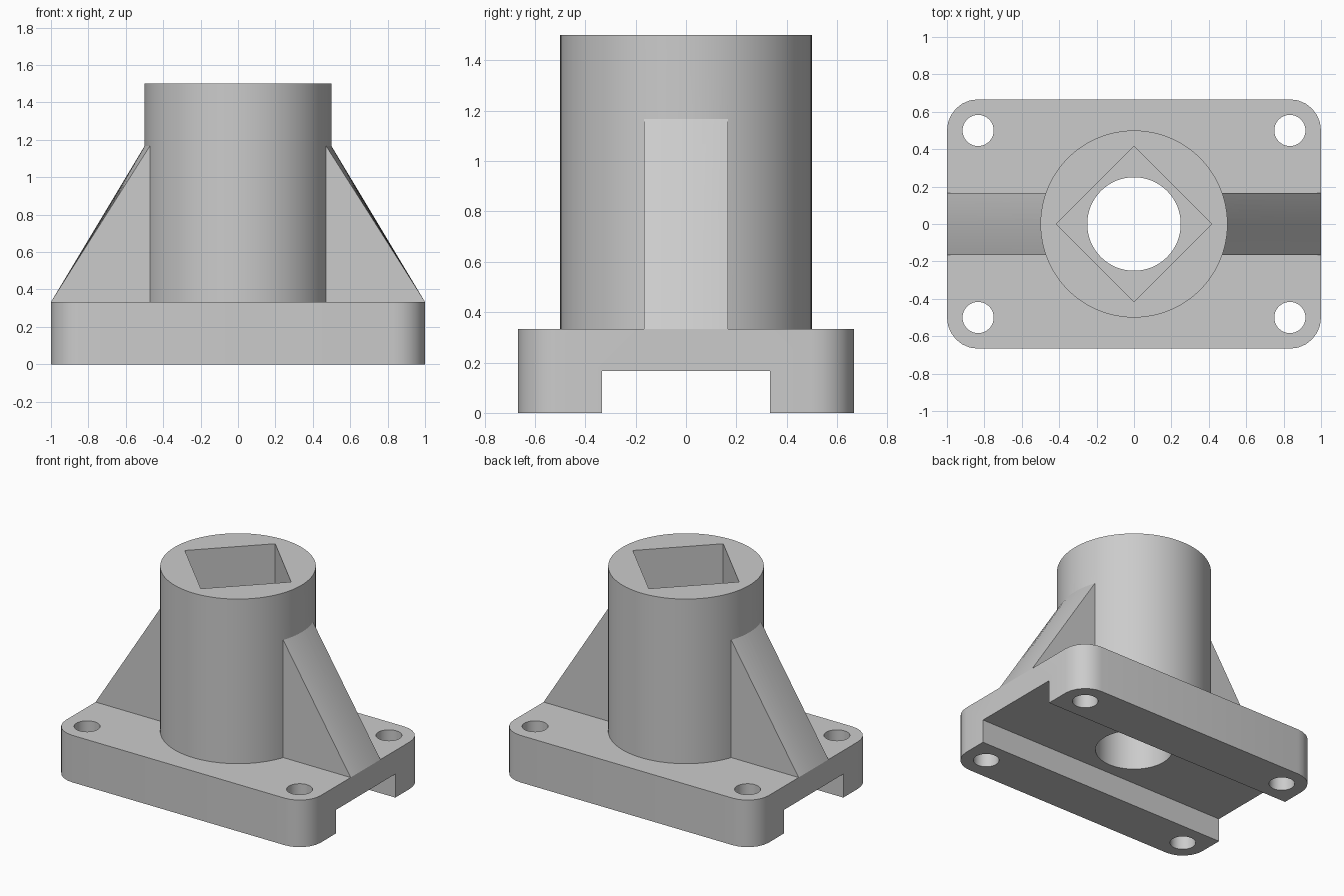
import bpy, bmesh, math

if "Cube" in bpy.data.objects:
    bpy.data.objects.remove(bpy.data.objects["Cube"])

grey = bpy.data.materials.new("plain grey")
grey.diffuse_color = (0.6, 0.6, 0.6, 1)
grey.use_nodes = True
grey.node_tree.nodes["Principled BSDF"].inputs["Base Color"].default_value = grey.diffuse_color


def add_object(name, bm):
    bmesh.ops.recalc_face_normals(bm, faces=bm.faces)
    mesh = bpy.data.meshes.new(name)
    bm.to_mesh(mesh)
    bm.free()
    mesh.materials.append(grey)
    obj = bpy.data.objects.new(name, mesh)
    bpy.context.collection.objects.link(obj)
    return obj


def loft(name, rings):
    """Skin equal-length closed rings of points and cap both ends."""
    bm = bmesh.new()
    vs = [[bm.verts.new(p) for p in ring] for ring in rings]
    n = len(vs[0])
    for a, b in zip(vs, vs[1:]):
        for i in range(n):
            j = (i + 1) % n
            bm.faces.new((a[i], a[j], b[j], b[i]))
    bm.faces.new(vs[0])
    bm.faces.new(vs[-1])
    return add_object(name, bm)


def prism(name, outline, z0, z1):
    return loft(name, [[(x, y, z) for x, y in outline] for z in (z0, z1)])


def arc(r, n, cx=0, cy=0, start=0, sweep=2 * math.pi):
    return [(cx + r * math.cos(start + sweep * i / n),
             cy + r * math.sin(start + sweep * i / n)) for i in range(n)]


def combine(target, other, operation):
    mod = target.modifiers.new(operation.lower(), 'BOOLEAN')
    mod.operation, mod.solver, mod.object = operation, 'EXACT', other
    bpy.context.view_layer.objects.active = target
    bpy.ops.object.modifier_apply(modifier=mod.name)
    bpy.data.objects.remove(other)


BASE_H, RIB_TOP, R = 1 / 3, 7 / 6, 0.5

# base plate with rounded corners
outline = []
for k, (sx, sy) in enumerate([(1, 1), (-1, 1), (-1, -1), (1, -1)]):
    outline += arc(1 / 6, 7, sx * 5 / 6, sy * 0.5, k * math.pi / 2, math.pi / 2 * 7 / 6)
body = prism("bracket_body", outline, 0, BASE_H)

# round column, rooted inside the plate
combine(body, prism("column", arc(R, 96), 0.25, 1.5), 'UNION')

# side ribs: sloping top runs from the plate edge to the curved column wall
for side in (1, -1):
    rings = []
    for i in range(13):
        y = -1 / 6 + i / 36
        x_in = math.sqrt((R - 0.01) ** 2 - y * y)
        z_in = RIB_TOP + 0.0165
        profile = [(1, BASE_H), (x_in, z_in), (0.44, z_in), (0.44, 0.25), (0.95, 0.25)]
        rings.append([(side * x, y, z) for x, z in profile])
    combine(body, loft("rib", rings), 'UNION')

# channel under the plate
channel = [(-1.2, -1 / 3), (1.2, -1 / 3), (1.2, 1 / 3), (-1.2, 1 / 3)]
combine(body, prism("channel_cutter", channel, -0.1, 1 / 6), 'DIFFERENCE')

# corner bolt holes
for sx in (1, -1):
    for sy in (1, -1):
        hole = arc(1 / 12, 40, sx * 5 / 6, sy * 0.5)
        combine(body, prism("bolt_hole_cutter", hole, -0.1, 0.6), 'DIFFERENCE')

# round bore from below, square socket from above
combine(body, prism("bore_cutter", arc(0.25, 64), 0.05, 1.6), 'DIFFERENCE')
combine(body, prism("socket_cutter", arc(5 / 12, 4), 0.833, 1.6), 'DIFFERENCE')

body.select_set(True)
bpy.context.view_layer.objects.active = body
bpy.ops.object.shade_smooth_by_angle(angle=math.radians(25))
